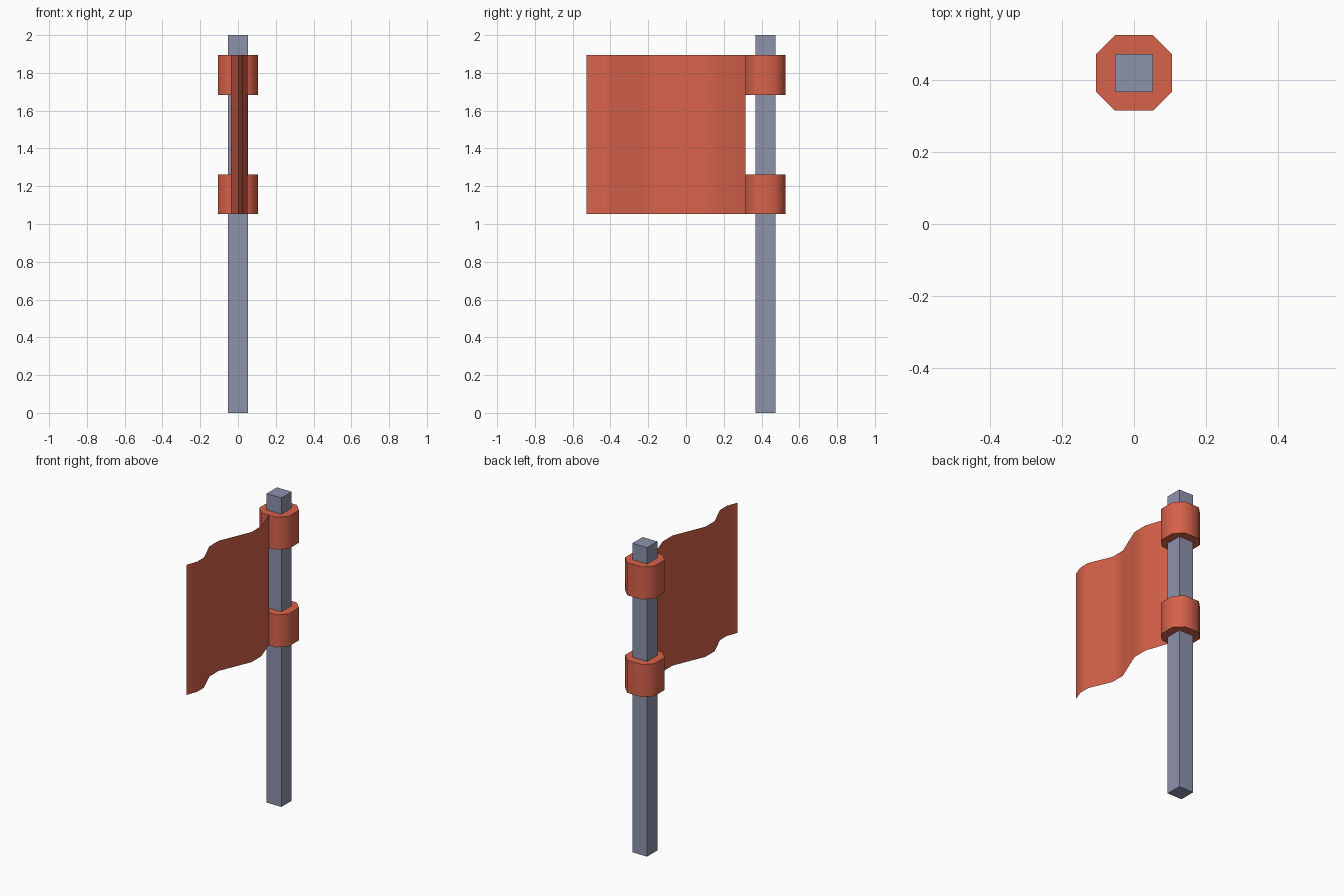
import bpy, math

if "Cube" in bpy.data.objects:
    bpy.data.objects.remove(bpy.data.objects["Cube"])

U = 2 / 38          # modelling unit
POLE_Y = 8 * U      # pole sits behind the centre


def material(name, rgb):
    m = bpy.data.materials.new(name)
    m.diffuse_color = (*rgb, 1)
    m.use_nodes = True
    m.node_tree.nodes["Principled BSDF"].inputs["Base Color"].default_value = m.diffuse_color
    return m


RED = material("flag red", (0.68, 0.122, 0.069))
GREY = material("pole blue grey", (0.27, 0.29, 0.415))


def make(name, verts, faces, mat, smooth=None):
    me = bpy.data.meshes.new(name)
    me.from_pydata(verts, [], faces)
    me.materials.append(mat)
    ob = bpy.data.objects.new(name, me)
    bpy.context.collection.objects.link(ob)
    if smooth:
        bpy.ops.object.select_all(action='DESELECT')
        ob.select_set(True)
        bpy.context.view_layer.objects.active = ob
        bpy.ops.object.shade_smooth_by_angle(angle=math.radians(smooth))
    return ob


def prism(name, outline, z0, z1, mat, smooth=None):
    n = len(outline)
    verts = [(x, y + POLE_Y, z) for z in (z0, z1) for x, y in outline]
    faces = [(i, (i + 1) % n, (i + 1) % n + n, i + n) for i in range(n)]
    faces += [tuple(reversed(range(n))), tuple(range(n, 2 * n))]
    return make(name, verts, faces, mat, smooth)


# square pole
prism("pole", [(-U, -U), (U, -U), (U, U), (-U, U)], 0, 38 * U, GREY)

# eight-sided sleeves holding the flag
octagon = [(-U, -2*U), (U, -2*U), (2*U, -U), (2*U, U),
           (U, 2*U), (-U, 2*U), (-2*U, U), (-2*U, -U)]
for name, z in (("lower_sleeve", 20 * U), ("upper_sleeve", 32 * U)):
    prism(name, octagon, z, z + 4 * U, RED, 60)

# waving single-sheet flag, listed from free edge to pole (x, y)
wave = [(0, -10*U), (0.026, -0.455), (0.026, -0.385), (-0.037, -0.24),
        (-0.037, -0.145), (0.051, 0.065), (0.051, 0.165), (0, 6*U)]
n = len(wave)
verts = [(x, y, z) for z in (20 * U, 36 * U) for x, y in wave]
make("flag", verts, [(i, i + 1, i + 1 + n, i + n) for i in range(n - 1)], RED, 60)
